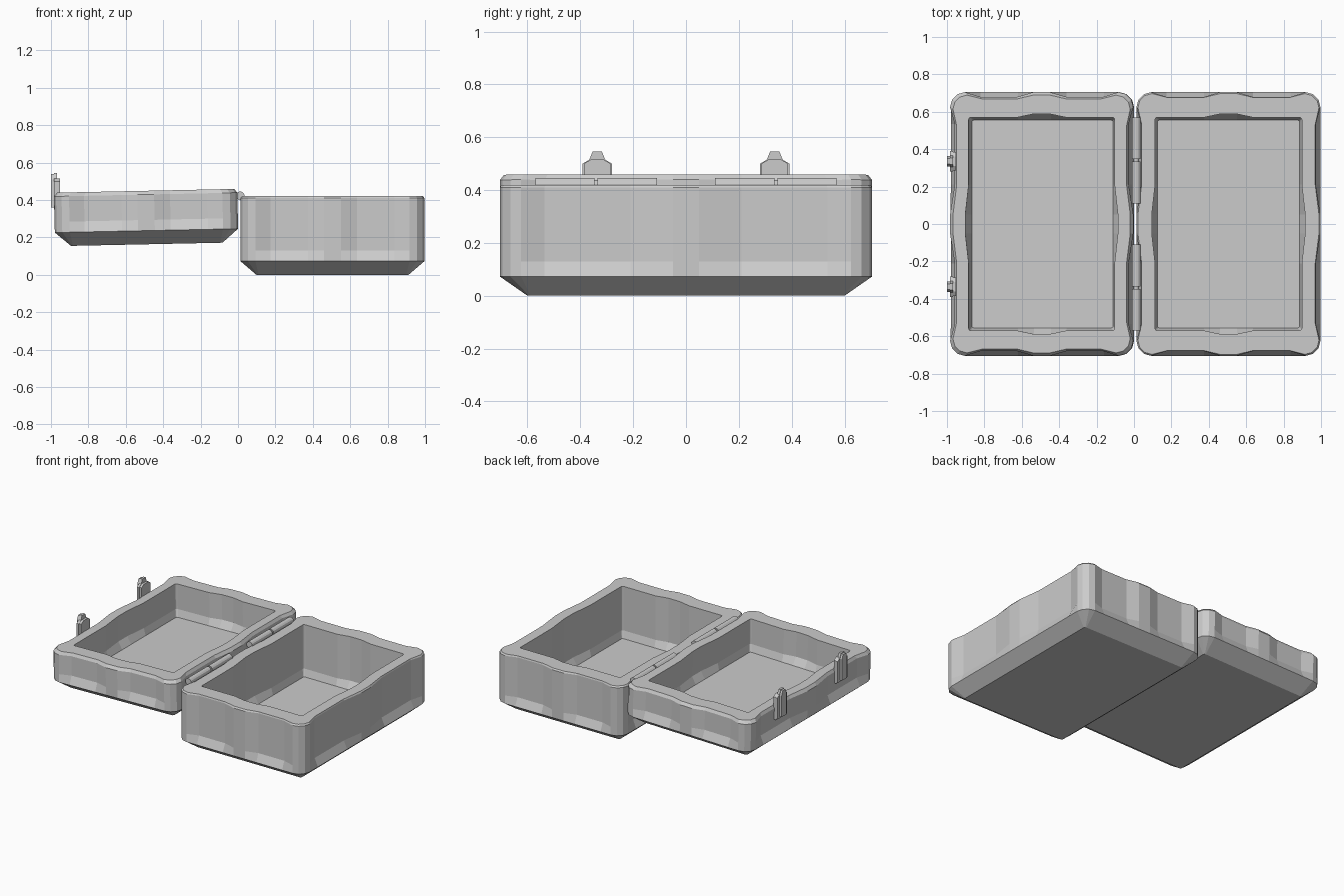
import bpy, bmesh
from math import sin, cos, pi, radians
from mathutils import Matrix

if "Cube" in bpy.data.objects:
    bpy.data.objects.remove(bpy.data.objects["Cube"])


def make(name, bm, loc=(0, 0, 0), rot_y=0.0):
    bmesh.ops.recalc_face_normals(bm, faces=bm.faces)
    me = bpy.data.meshes.new(name)
    bm.to_mesh(me)
    bm.free()
    ob = bpy.data.objects.new(name, me)
    ob.location = loc
    ob.rotation_euler = (0, rot_y, 0)
    bpy.context.collection.objects.link(ob)
    return ob


def ring(hx, hy, r, z, panel=0.0, mid=0.0):
    """Rounded rectangle whose sides step in by `panel`, and by `mid` at the centre rib."""
    pts = []
    for k in range(4):
        half, out = (hy, hx) if k % 2 == 0 else (hx, hy)
        ramp, p, m = (0.09, 0.21, 0.05) if k % 2 == 0 else (0.08, 0.13, 0.045)
        side = [(half - r, 0), (half - r - ramp, panel), (p, panel), (m, mid)]
        loc = [(out - d, -t) for t, d in side] + [(out - d, t) for t, d in reversed(side)]
        loc += [(out - r + r * cos(a), half - r + r * sin(a)) for a in (pi / 6, pi / 3)]
        c, s = round(cos(k * pi / 2)), round(sin(k * pi / 2))
        pts += [(x * c - y * s, x * s + y * c, z) for x, y in loc]
    return pts


def shell(name, hx, hy, h, bevel, loc, rot_y=0.0):
    """Hollow tray: chamfered foot, recessed panels, wavy rim, cavity."""
    d = 0.025
    rings = [
        ring(hx - 0.085, hy - 0.105, 0.012, 0),
        ring(hx, hy, 0.08, 0.073),
        ring(hx, hy, 0.08, 0.13, d),
        ring(hx, hy, 0.08, h - bevel, d),
        ring(hx - bevel * 0.8, hy - bevel * 0.8, 0.075, h, d * 0.8),
        ring(hx - 0.1, hy - 0.135, 0.012, h, 0, -0.018),
        ring(hx - 0.1, hy - 0.135, 0.012, 0.11, 0, -0.018),
        ring(hx - 0.112, hy - 0.15, 0.01, 0.06),
    ]
    bm = bmesh.new()
    vs = [[bm.verts.new(p) for p in r] for r in rings]
    n = len(vs[0])
    for a, b in zip(vs, vs[1:]):
        for i in range(n):
            j = (i + 1) % n
            bm.faces.new((a[i], a[j], b[j], b[i]))
    bm.faces.new(vs[0])
    bm.faces.new(vs[-1])
    return make(name, bm, loc, rot_y)


def prism_x(name, outline, x0, x1):
    """Extrude a (y, z) outline along x."""
    bm = bmesh.new()
    f = bm.faces.new([bm.verts.new((x0, y, z)) for y, z in outline])
    g = bmesh.ops.extrude_face_region(bm, geom=[f])
    bmesh.ops.translate(bm, vec=(x1 - x0, 0, 0),
                        verts=[v for v in g["geom"] if isinstance(v, bmesh.types.BMVert)])
    return make(name, bm)


def rod_y(name, radius, y0, y1, x, z):
    bm = bmesh.new()
    bmesh.ops.create_cone(bm, cap_ends=True, segments=12, radius1=radius, radius2=radius,
                          depth=y1 - y0, matrix=Matrix.Rotation(pi / 2, 4, "X"))
    return make(name, bm, (x, (y0 + y1) / 2, z))


# Base tray and the opened, slightly tilted lid tray
shell("base_tray", 0.492, 0.705, 0.42, 0.01, (0.505, 0, 0))
shell("lid_tray", 0.49, 0.705, 0.286, 0.02, (-0.488, 0, 0.163), radians(-1.2))

for s, side in ((1, "back"), (-1, "front")):
    # Hinge knuckles on a thin pin
    for i, (a, b) in enumerate(((0.11, 0.335), (0.347, 0.57))):
        y0, y1 = sorted((a * s, b * s))
        rod_y(f"hinge_knuckle_{side}_{i}", 0.023, y0, y1, 0.012, 0.423)
    y0, y1 = sorted((0.12 * s, 0.56 * s))
    rod_y(f"hinge_pin_{side}", 0.014, y0, y1, 0.012, 0.423)

    # Latch: outer plate with narrow tab, and clip block behind it
    c = 0.336 * s
    half = [(0.055, 0.35), (0.055, 0.50), (0.03, 0.515), (0.018, 0.545)]
    outline = [(c + y, z) for y, z in half] + [(c - y, z) for y, z in reversed(half)]
    prism_x(f"latch_plate_{side}", outline, -0.985, -0.968)
    rib = [(c - 0.028, 0.36), (c + 0.028, 0.36), (c + 0.028, 0.51),
           (c + 0.015, 0.54), (c - 0.015, 0.54), (c - 0.028, 0.51)]
    prism_x(f"latch_rib_{side}", rib, -1.0, -0.98)
    clip = [(c - 0.05, 0.34), (c + 0.05, 0.34), (c + 0.05, 0.50), (c + 0.025, 0.515),
            (c - 0.025, 0.515), (c - 0.05, 0.50)]
    prism_x(f"latch_clip_{side}", clip, -0.972, -0.952)
